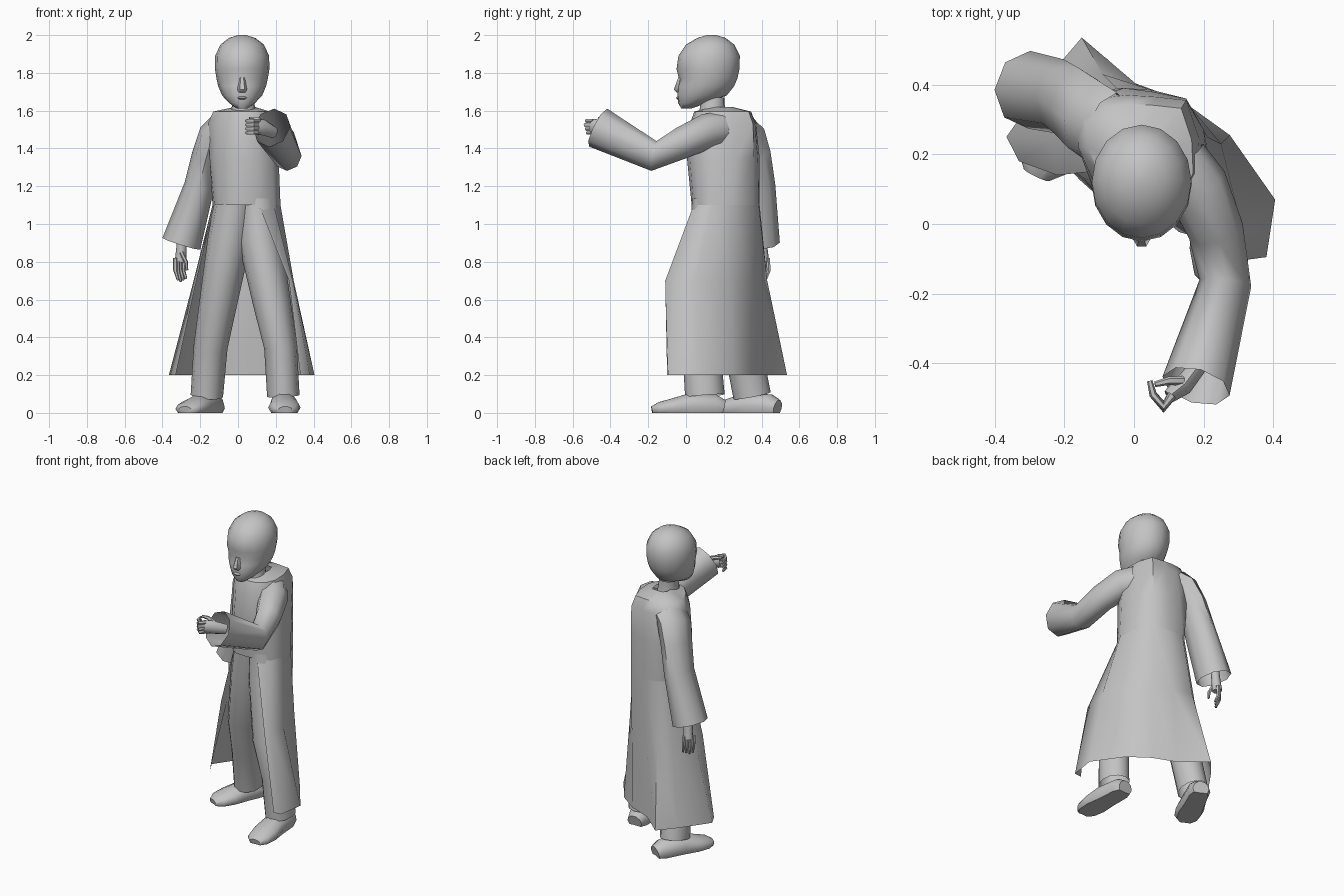
import bpy
import bmesh
import math
from mathutils import Vector

cube = bpy.data.objects.get("Cube")
if cube:
    bpy.data.objects.remove(cube)

grey = bpy.data.materials.new("plain grey")
grey.use_nodes = True
grey.diffuse_color = (.55, .55, .55, 1)
grey.node_tree.nodes["Principled BSDF"].inputs["Base Color"].default_value = grey.diffuse_color


def finish(name, bm, sharp_angle=55):
    """Turn a bmesh into a smooth shaded object that keeps its sharp edges."""
    bmesh.ops.recalc_face_normals(bm, faces=bm.faces)
    mesh = bpy.data.meshes.new(name)
    bm.to_mesh(mesh)
    bm.free()
    mesh.materials.append(grey)
    mesh.shade_smooth()
    mesh.set_sharp_from_angle(angle=math.radians(sharp_angle))
    obj = bpy.data.objects.new(name, mesh)
    bpy.context.collection.objects.link(obj)
    return obj


def loft(name, rings, closed=True, capped=True):
    """Skin a row of equal point rings, joined round and capped if wanted."""
    bm = bmesh.new()
    rows = [[bm.verts.new(point) for point in ring] for ring in rings]
    count = len(rows[0])
    for lower, upper in zip(rows, rows[1:]):
        for i in range(count if closed else count - 1):
            j = (i + 1) % count
            bm.faces.new((lower[i], lower[j], upper[j], upper[i]))
    if capped:
        bm.faces.new(rows[0])
        bm.faces.new(rows[-1])
    return finish(name, bm)


def ellipse(center, side, up, width, height, sides):
    angles = [math.tau * i / sides for i in range(sides)]
    return [center + side * width * math.cos(a) + up * height * math.sin(a) for a in angles]


def tube(name, path, sides=8, capped=True, floor=False):
    """Loft ellipses along a path of (x, y, z, half width, half height)."""
    centers = [Vector(step[:3]) for step in path]
    run = centers[-1] - centers[0]
    upright = abs(run.z) > Vector((run.x, run.y)).length
    reference = Vector((0, 1, 0)) if upright else Vector((0, 0, 1))
    rings = []
    for i, step in enumerate(path):
        before = centers[max(i - 1, 0)]
        after = centers[min(i + 1, len(path) - 1)]
        tangent = (after - before).normalized()
        side = tangent.cross(reference).normalized()
        up = side.cross(tangent)
        rings.append(ellipse(centers[i], side, up, step[3], step[4], sides))
    if floor:
        for ring in rings:
            for point in ring:
                point.z = max(point.z, 0)
    return loft(name, rings, capped=capped)


def stack(name, levels, sides=16, capped=True):
    """Loft level ellipses given as (z, x, y, half width, half depth)."""
    side, back = Vector((1, 0, 0)), Vector((0, 1, 0))
    rings = [ellipse(Vector((x, y, z)), side, back, w, d, sides) for z, x, y, w, d in levels]
    return loft(name, rings, capped=capped)


# Head: (height, front, back, half width)
profile = [
    (1.612, -.025, .03, .03), (1.64, -.042, .11, .068), (1.68, -.045, .215, .106),
    (1.73, -.045, .255, .127), (1.77, -.038, .272, .136), (1.82, -.05, .283, .144),
    (1.89, -.04, .285, .143), (1.95, .0, .255, .115), (1.985, .06, .21, .07),
    (2.0, .11, .16, .02),
]
head = stack("head", [(z, .022, (f + b) / 2, w, (b - f) / 2) for z, f, b, w in profile])
for vert in head.data.vertices:
    # shallow eye sockets either side of the nose
    if abs(vert.co.z - 1.77) < .01 and vert.co.y < 0 and .03 < abs(vert.co.x - .022) < .08:
        vert.co.y += .012
stack("nose", [(1.695, .022, -.038, .018, .01), (1.712, .022, -.042, .026, .026), (1.775, .022, -.03, .014, .013)], sides=6)
stack("mouth", [(1.66, .022, -.04, .014, .008), (1.668, .022, -.042, .026, .012), (1.676, .022, -.04, .014, .008)], sides=6)
stack("neck", [(1.59, .03, .14, .066, .07), (1.63, .028, .14, .06, .065), (1.67, .024, .14, .06, .065)], capped=False)

# Coat body: outlines run from the left front edge round the back to the chest
waist = [(.11, .04), (.19, .07), (.225, .14), (.21, .25), (.15, .36), (.05, .385), (-.05, .39),
         (-.1, .35), (-.135, .25), (-.125, .15), (-.1, .08), (-.04, .035), (.04, .03)]
chest = [(.11, .02), (.18, .06), (.215, .14), (.2, .27), (.15, .36), (.05, .38), (-.03, .39),
         (-.1, .37), (-.15, .29), (-.15, .19), (-.12, .11), (-.05, .03), (.03, .005)]
shoulder = [(.11, .03), (.16, .07), (.19, .14), (.185, .25), (.15, .355), (.06, .365), (-.02, .37),
            (-.1, .36), (-.16, .3), (-.16, .22), (-.12, .13), (-.05, .05), (.03, .02)]


def shrink(outline, factor):
    """Draw an outline in toward the neck."""
    return [(.045 + (x - .045) * factor, .19 + (y - .19) * factor) for x, y in outline]


def level(outline, z):
    return [(x, y, z) for x, y in outline]


loft("coat_body", [
    level(waist, 1.1), level(chest, 1.35), level(shoulder, 1.53),
    level(shrink(shoulder, .86), 1.595), level(shrink(shoulder, .3), 1.62),
], capped=False)

# Open coat skirt, hung from the waist with a gap in front
flare = [(.27, -.11), (.29, -.07), (.295, .05), (.25, .23), (.15, .35),
         (.02, .39), (-.09, .43), (-.16, .37), (-.235, .24), (-.22, .14)]
hem = [(.33, -.1), (.38, -.095), (.405, .07), (.275, .255), (.15, .345),
       (0, .405), (-.15, .535), (-.24, .43), (-.366, .25), (-.33, .18)]
loft("coat_skirt", [level(waist[:len(hem)], 1.1), level(flare, .7), level(hem, .2)], closed=False, capped=False)

# Trousers and shoes
tube("right_trouser_leg", [
    (-.015, .205, 1.11, .11, .165), (-.045, .2, .92, .115, .14), (-.105, .22, .58, .1, .108),
    (-.145, .3, .35, .09, .1), (-.165, .35, .09, .086, .1),
], sides=12, capped=False)
tube("left_trouser_leg", [
    (.105, .19, 1.11, .11, .16), (.115, .16, .92, .115, .14), (.18, .07, .58, .1, .108),
    (.225, .08, .35, .087, .1), (.24, .1, .09, .086, .105),
], sides=12, capped=False)


def shoe(name, heel, toe):
    heel, toe = Vector(heel), Vector(toe)
    shape = [(0, .05, .07), (.12, .07, .1), (.45, .075, .11), (.7, .086, .08), (.9, .075, .058), (1, .04, .035)]
    path = []
    for along, width, height in shape:
        spot = heel.lerp(toe, along)
        path.append((spot.x, spot.y, height * .35, width, height * .65))
    return tube(name, path, floor=True, sides=10)


shoe("left_shoe", (.235, .2), (.25, -.18))
shoe("right_shoe", (-.115, .485), (-.28, .14))

# Wide open sleeves
tube("left_sleeve", [
    (.13, .18, 1.5, .085, .095), (.18, .11, 1.49, .09, .095), (.235, -.02, 1.43, .08, .085),
    (.262, -.17, 1.36, .075, .08), (.178, -.465, 1.51, .1, .112),
], capped=False)
tube("right_sleeve", [
    (-.08, .275, 1.51, .085, .11), (-.125, .3, 1.47, .085, .12), (-.165, .335, 1.36, .08, .115),
    (-.205, .365, 1.2, .08, .108), (-.3, .385, .895, .105, .112),
], capped=False)

# Left hand, held out with curled fingers
tube("left_palm", [(.19, -.4, 1.485, .025, .032), (.14, -.465, 1.51, .028, .042), (.1, -.495, 1.515, .02, .042)])
for i in range(4):
    z = 1.483 + i * .021
    reach = -.53 + abs(i - 2) * .006
    tube("left_finger", [
        (.11, -.49, z, .014, .012), (.085, reach, z, .012, .012),
        (.055, -.49, z, .011, .011), (.045, -.45, z, .008, .008),
    ], sides=6)
tube("left_thumb", [(.14, -.45, 1.535, .014, .014), (.1, -.45, 1.555, .012, .012), (.06, -.46, 1.56, .008, .008)], sides=6)

# Right hand, hanging relaxed with the palm turned toward the coat
tube("right_palm", [(-.295, .4, .95, .024, .025), (-.3, .405, .86, .028, .028), (-.305, .41, .8, .03, .03)])
for i in range(4):
    x, y = -.332 + i * .014, .392 + i * .014
    tube("right_finger", [
        (x, y, .82, .012, .012), (x, y + .004, .755, .011, .011), (x + .015, y - .01, .695 + abs(i - 1) * .008, .007, .007),
    ], sides=6)
tube("right_thumb", [(-.3, .385, .85, .012, .013), (-.275, .37, .8, .01, .011), (-.27, .372, .755, .007, .007)], sides=6)
